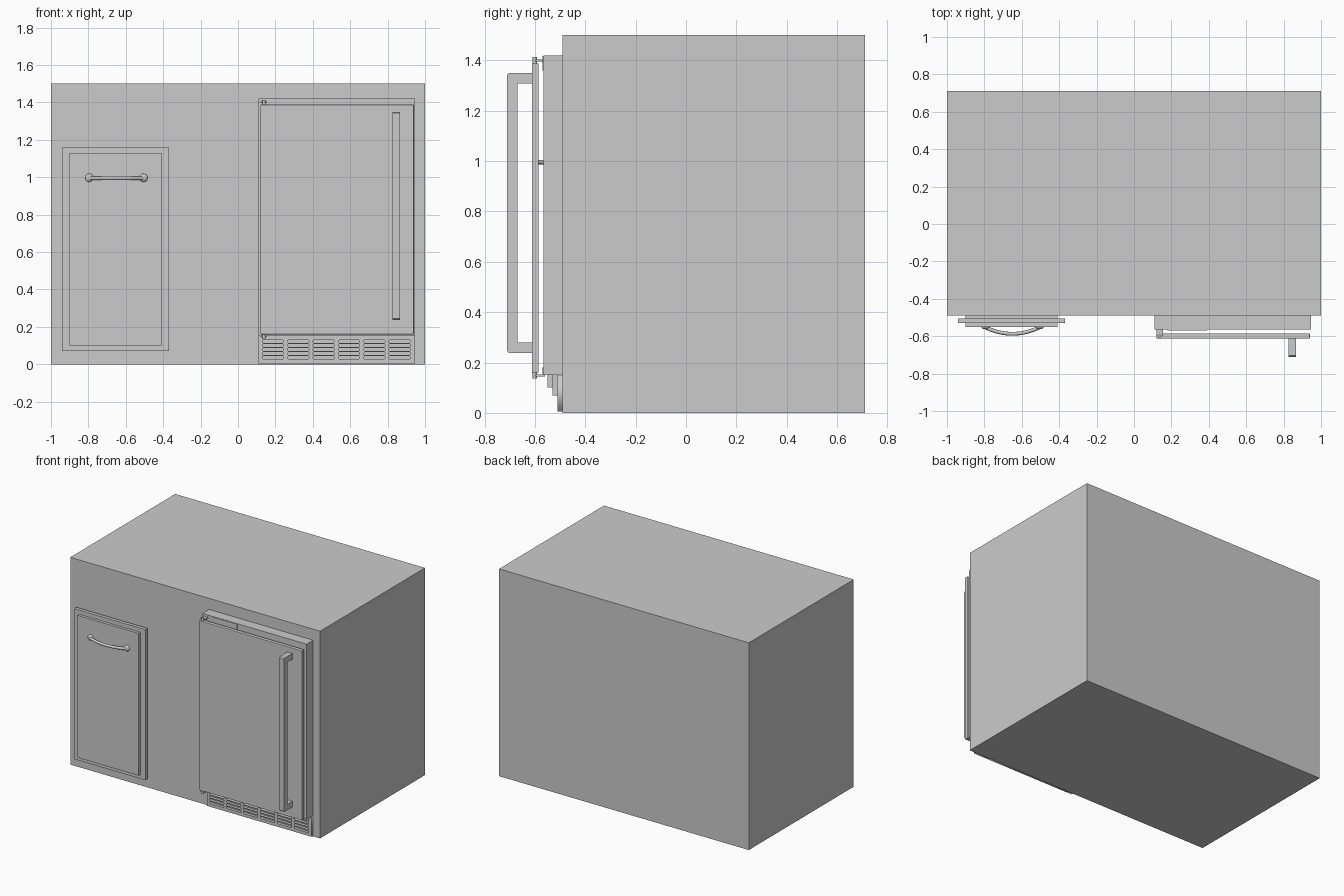
import bpy, bmesh, math
from mathutils import Matrix, Vector

cube = bpy.data.objects.get("Cube")
if cube:
    bpy.data.objects.remove(cube, do_unlink=True)


def add_object(name, data):
    ob = bpy.data.objects.new(name, data)
    bpy.context.scene.collection.objects.link(ob)
    return ob


def finish(name, bm, smooth=False):
    bmesh.ops.recalc_face_normals(bm, faces=bm.faces)
    me = bpy.data.meshes.new(name)
    bm.to_mesh(me)
    bm.free()
    ob = add_object(name, me)
    for p in me.polygons:
        p.use_smooth = smooth
    return ob


def box(name, x, y, z, bevel=0):
    bm = bmesh.new()
    size = Vector((x[1] - x[0], y[1] - y[0], z[1] - z[0]))
    mid = Vector((sum(x), sum(y), sum(z))) / 2
    bmesh.ops.create_cube(bm, size=1, matrix=Matrix.Translation(mid) @ Matrix.Diagonal(size).to_4x4())
    ob = finish(name, bm)
    if bevel:
        mod = ob.modifiers.new("Edge", 'BEVEL')
        mod.width, mod.segments = bevel, 2


def prism_x(name, profile, x):
    # Extrude a (y, z) profile along x
    bm = bmesh.new()
    face = bm.faces.new([bm.verts.new((x[0], y, z)) for y, z in profile])
    ext = bmesh.ops.extrude_face_region(bm, geom=[face], use_keep_orig=True)
    verts = [g for g in ext["geom"] if isinstance(g, bmesh.types.BMVert)]
    bmesh.ops.translate(bm, verts=verts, vec=(x[1] - x[0], 0, 0))
    finish(name, bm)


def cylinder(name, centre, radius, depth):
    bm = bmesh.new()
    bmesh.ops.create_cone(bm, cap_ends=True, segments=16, radius1=radius, radius2=radius,
                          depth=depth, matrix=Matrix.Translation(centre))
    finish(name, bm)


# Island body
box("island_body", (-1, 1), (-0.49, 0.71), (0, 1.5))

# Pull-out door on the right-hand side of the island
box("pullout_frame", (-0.94, -0.37), (-0.53, -0.505), (0.07, 1.16))
box("pullout_panel", (-0.9, -0.41), (-0.55, -0.48), (0.1, 1.13))

# Bowed pull handle with round feet
arc = bpy.data.curves.new("pull_handle", 'CURVE')
arc.dimensions = '3D'
arc.bevel_depth, arc.bevel_resolution, arc.use_fill_caps = 0.01, 3, True
spline = arc.splines.new('POLY')
steps = 16
spline.points.add(steps)
for i, p in enumerate(spline.points):
    t = 2 * i / steps - 1
    p.co = (-0.65 + 0.15 * t, -0.587 + 0.037 * t * t, 0.995, 1)
add_object("pull_handle", arc)
for side in (-1, 1):
    bm = bmesh.new()
    bmesh.ops.create_uvsphere(bm, u_segments=20, v_segments=12, radius=0.022,
                              matrix=Matrix.Translation((-0.65 + 0.145 * side, -0.55, 0.997))
                              @ Matrix.Diagonal((1, 0.55, 1, 1)))
    finish("pull_handle_foot", bm, True)

# Refrigerator cabinet and door
box("fridge_cabinet", (0.11, 0.945), (-0.565, -0.48), (0.15, 1.42))
box("fridge_door", (0.12, 0.94), (-0.612, -0.585), (0.16, 1.388), 0.003)

# Hinges at the top and bottom of the door
for name, z, plate in (("upper", 1.4, (1.36, 1.418)), ("lower", 0.149, (0.152, 0.18))):
    box(name + "_hinge_plate", (0.18, 0.39), (-0.57, -0.56), plate)
    box(name + "_hinge_arm", (0.12, 0.155), (-0.6, -0.56), (z - 0.004, z + 0.004))
    cylinder(name + "_hinge_pin", (0.138, -0.6, z), 0.009, 0.026)

# Long door handle, with softened outer corners
out, inn, base, c = -0.71, -0.67, -0.605, 0.007
low, high, thick = 0.238, 1.35, 0.042
prism_x("door_handle", [
    (base, low), (out + c, low), (out, low + c), (out, high - c), (out + c, high), (base, high),
    (base, high - thick), (inn, high - thick), (inn, low + thick), (base, low + thick)],
    (0.825, 0.865))

# Toe grille: flat plate with rows of rounded slots
grille = bpy.data.curves.new("toe_grille", 'CURVE')
grille.dimensions, grille.fill_mode, grille.extrude = '2D', 'BOTH', 0.01


def outline(points):
    s = grille.splines.new('POLY')
    s.points.add(len(points) - 1)
    for p, (x, z) in zip(s.points, points):
        p.co = (x, z, 0, 1)
    s.use_cyclic_u = True


outline([(0.11, 0.005), (0.945, 0.005), (0.945, 0.15), (0.11, 0.15)])
radius, half = 0.0085, 0.049
for col in range(6):
    for row in range(5):
        cx, cz = 0.187 + 0.1355 * col, 0.036 + 0.0215 * row
        slot = []
        for end, start in ((1, -90), (-1, 90)):
            for k in range(7):
                a = math.radians(start + 30 * k)
                slot.append((cx + end * half + radius * math.cos(a), cz + radius * math.sin(a)))
        outline(slot)
plate = add_object("toe_grille", grille)
plate.rotation_euler.x = math.pi / 2
plate.location.y = -0.5
